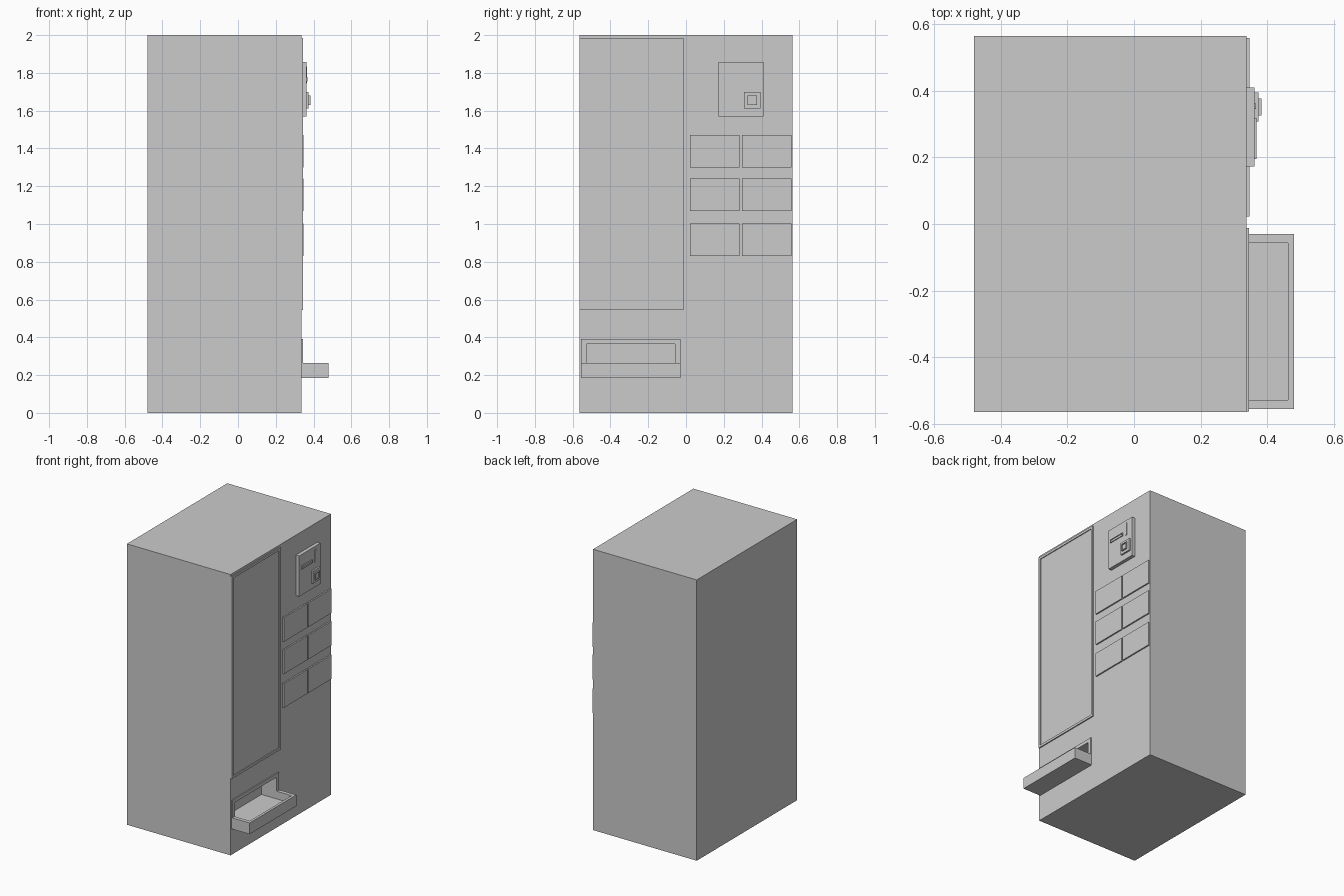
import bpy, bmesh

if "Cube" in bpy.data.objects:
    bpy.data.objects.remove(bpy.data.objects["Cube"])

FACE = 0.337  # x of the cabinet's service side


def box(name, x, y, z, rim=0.0, depth=0.0):
    """Box from ranges; optional rim with a pocket sunk into its +x face."""
    bm = bmesh.new()
    bmesh.ops.create_cube(bm, size=1)
    for v in bm.verts:
        for i, (a, b) in enumerate((x, y, z)):
            v.co[i] = a if v.co[i] < 0 else b
    if rim:
        bm.normal_update()
        face = max(bm.faces, key=lambda f: f.normal.x)
        bmesh.ops.inset_region(bm, faces=[face], thickness=rim)
        pocket = bmesh.ops.extrude_discrete_faces(bm, faces=[face])["faces"][0]
        for v in pocket.verts:
            v.co.x -= depth
    bmesh.ops.recalc_face_normals(bm, faces=bm.faces)
    me = bpy.data.meshes.new(name)
    bm.to_mesh(me)
    bm.free()
    ob = bpy.data.objects.new(name, me)
    bpy.context.collection.objects.link(ob)
    return ob


def cut(ob, cutter):
    mod = ob.modifiers.new("opening", 'BOOLEAN')
    mod.operation = 'DIFFERENCE'
    mod.solver = 'EXACT'
    mod.object = cutter
    bpy.context.view_layer.objects.active = ob
    bpy.ops.object.modifier_apply(modifier=mod.name)


# Cabinet, dispenser surround and tray, hollowed by one shared opening
cabinet = box("cabinet", (-0.48, FACE), (-0.565, 0.565), (0, 2))
surround = box("dispenser_surround", (FACE, 0.345), (-0.555, -0.03), (0.265, 0.39))
tray = box("dispenser_tray", (FACE, 0.48), (-0.555, -0.03), (0.185, 0.265))
opening = box("opening_cutter", (0.225, 0.462), (-0.528, -0.057), (0.21, 0.365))
for part in (cabinet, surround, tray):
    cut(part, opening)
bpy.data.objects.remove(opening)

# Tall display window with a thin raised frame
box("display_window", (FACE - 0.005, 0.345), (-0.563, -0.012), (0.545, 1.985),
    rim=0.024, depth=0.006)

# Selection buttons: three rows of two
for r, z in enumerate((0.83, 1.07, 1.30)):
    for c, y in enumerate((0.022, 0.297)):
        box(f"selection_button_{r}_{c}", (FACE, 0.347), (y, y + 0.262), (z, z + 0.172))

# Payment panel with note slot, coin slot and coin return
box("payment_panel", (FACE, 0.362), (0.172, 0.41), (1.568, 1.858))
box("note_slot", (0.36, 0.368), (0.195, 0.318), (1.755, 1.778), rim=0.006, depth=0.005)
box("coin_slot", (0.36, 0.366), (0.345, 0.361), (1.745, 1.835))
box("coin_return_plate", (0.36, 0.374), (0.308, 0.395), (1.611, 1.699))
box("coin_return_cup", (0.372, 0.383), (0.326, 0.376), (1.63, 1.68), rim=0.008, depth=0.007)
